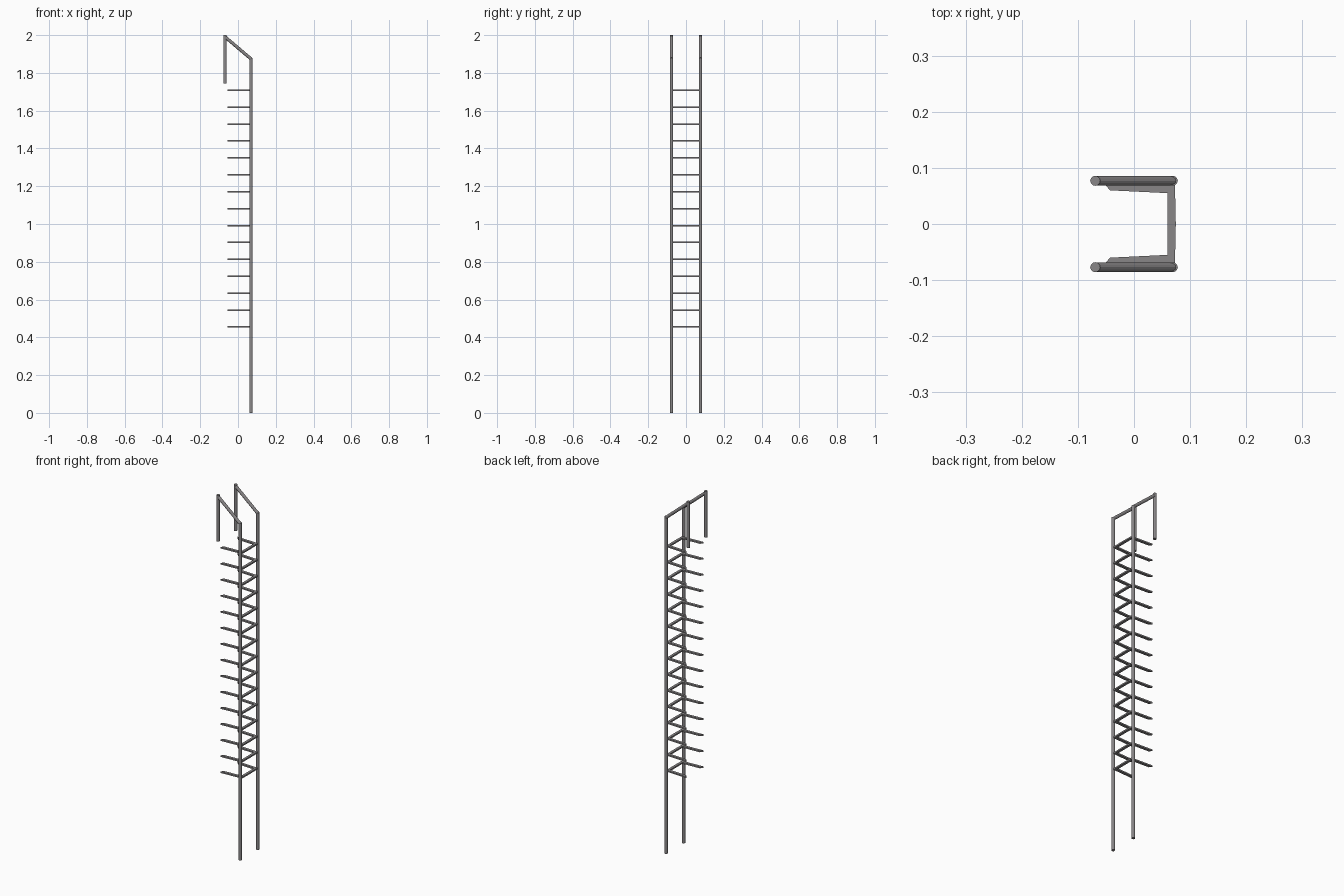
import bpy, bmesh
from mathutils import Vector

if "Cube" in bpy.data.objects:
    bpy.data.objects.remove(bpy.data.objects["Cube"])

R = 0.009            # tube radius
X, Y = 0.069, 0.077  # tube centre offsets

# Dark grey metal
metal = bpy.data.materials.new("dark_metal")
metal.diffuse_color = (0.25, 0.24, 0.245, 1)
metal.use_nodes = True
metal.node_tree.nodes["Principled BSDF"].inputs["Base Color"].default_value = metal.diffuse_color


def tube(name, a, b, r=R, sides=12):
    a, b = Vector(a), Vector(b)
    d = b - a
    bpy.ops.mesh.primitive_cylinder_add(vertices=sides, radius=r, depth=d.length,
                                        location=(a + b) / 2)
    ob = bpy.context.object
    ob.name = name
    ob.rotation_euler = d.to_track_quat('Z', 'Y').to_euler()
    ob.data.materials.append(metal)


def rung(name, z, h=0.004):
    # U-shaped flat bar: each ring spans an inner and an outer plan point
    half = [((-0.043, 0.060), (-0.056, 0.076)),   # slanted arm tip
            ((0.060, 0.055), (0.073, 0.069))]     # mitred corner
    mirrored = [tuple((x, -y) for x, y in ring) for ring in reversed(half)]
    rings = half + [((0.060, 0), (0.0745, 0))] + mirrored
    bm = bmesh.new()
    loops = [[bm.verts.new((*p, z + s * h)) for p, s in ((i, -1), (o, -1), (o, 1), (i, 1))]
             for i, o in rings]
    for p, q in zip(loops, loops[1:]):
        for k in range(4):
            n = (k + 1) % 4
            bm.faces.new((p[k], p[n], q[n], q[k]))
    bm.faces.new(loops[0])
    bm.faces.new(loops[-1])
    bmesh.ops.recalc_face_normals(bm, faces=bm.faces)
    me = bpy.data.meshes.new(name)
    bm.to_mesh(me)
    bm.free()
    me.materials.append(metal)
    bpy.context.collection.objects.link(bpy.data.objects.new(name, me))


# Side rails with the hooked top on each side
for side, y in (("left", -Y), ("right", Y)):
    tube(side + "_rail", (X, y, 0), (X, y, 1.88))
    tube(side + "_hook_slope", (-X, y, 1.991), (X, y, 1.874), 0.0085)
    tube(side + "_hook_drop", (-X, y, 1.743), (-X, y, 2.0))

# Support rungs
for k in range(15):
    rung(f"rung_{k + 1}", 0.455 + k * 0.0895)
